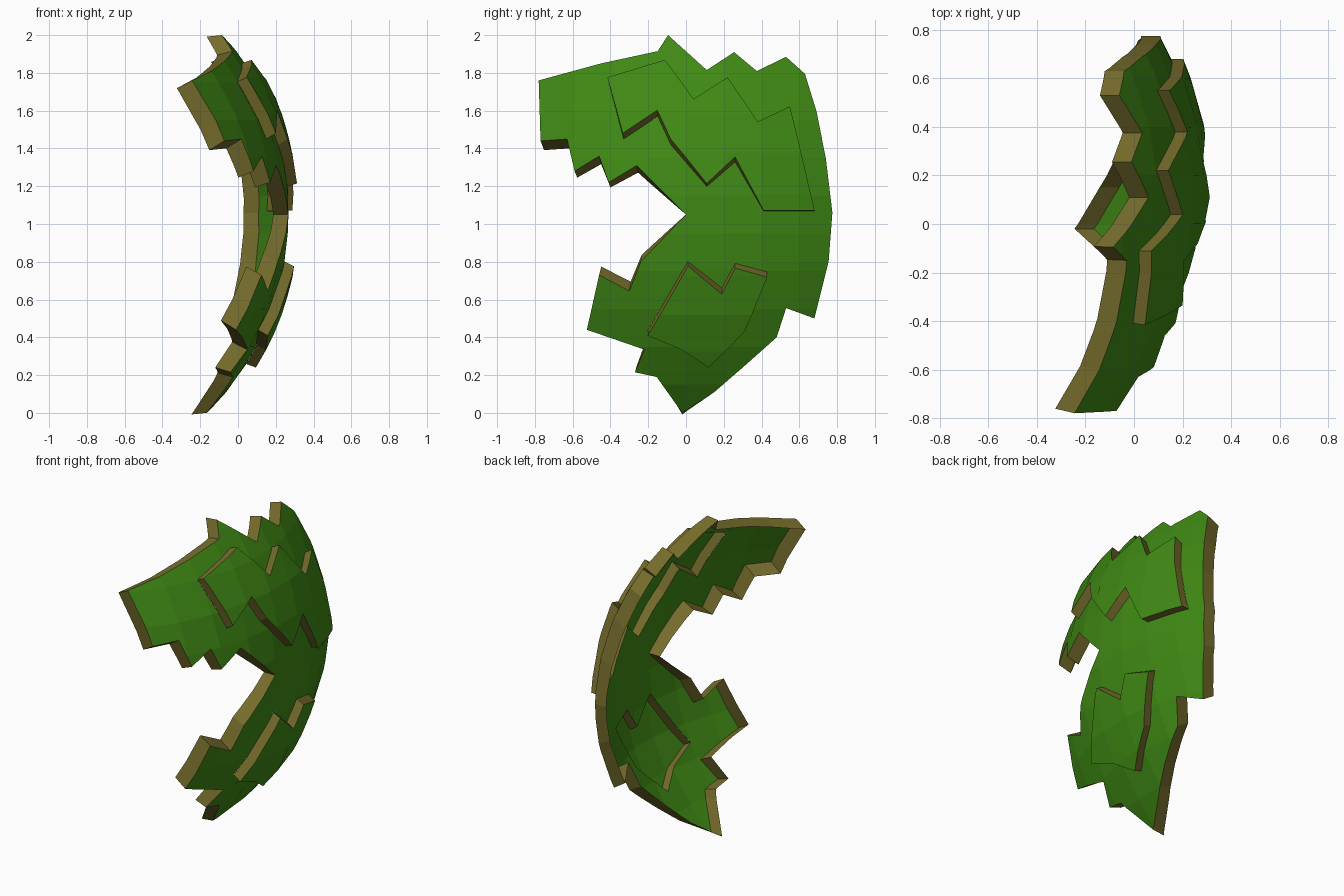
import bpy, bmesh, math
from mathutils import Vector
from mathutils.geometry import tessellate_polygon, intersect_point_line

cube = bpy.data.objects.get("Cube")
if cube:
    bpy.data.objects.remove(cube, do_unlink=True)

RADIUS = 1.5
CENTRE = Vector((-1.23, 0.1, 1.05))
STEP = 0.2


def material(name, rgb):
    m = bpy.data.materials.new(name)
    m.use_nodes = True
    m.diffuse_color = (*rgb, 1)
    m.node_tree.nodes["Principled BSDF"].inputs["Base Color"].default_value = (*rgb, 1)
    return m


GREEN = material("leaf_green", (0.05, 0.25, 0.007))
BROWN = material("edge_brown", (0.18, 0.15, 0.025))

# Jagged outlines as (y, z)
SHELL = [(-.78, 1.76), (-.45, 1.85), (-.15, 1.915), (-.095, 2), (.11, 1.815),
         (.255, 1.91), (.375, 1.81), (.53, 1.885), (.63, 1.795), (.69, 1.6),
         (.74, 1.35), (.775, 1.06), (.755, .8), (.68, .5), (.53, .555),
         (.48, .4), (.3, .24), (.15, .11), (-.02, 0), (-.155, .19),
         (-.27, .215), (-.22, .335), (-.525, .44), (-.46, .73), (-.3, .645),
         (-.24, .8), (0, 1.05), (-.26, 1.31), (-.41, 1.22), (-.46, 1.36),
         (-.59, 1.28), (-.63, 1.45), (-.77, 1.44)]
UPPER = [(-.41, 1.75), (-.11, 1.85), (.04, 1.63), (.22, 1.75), (.38, 1.51),
         (.55, 1.59), (.68, 1.07), (.41, 1.07), (.26, 1.33), (.11, 1.2),
         (-.08, 1.42), (-.15, 1.57), (-.33, 1.45)]
LOWER = [(-.2, .44), (.01, .8), (.19, .66), (.26, .79), (.43, .745),
         (.31, .46), (.12, .26), (-.02, .36)]


def on_dome(p):
    """Push a flat point onto the dome."""
    s = (p.y - CENTRE.y) ** 2 + (p.z - CENTRE.z) ** 2
    return Vector((CENTRE.x + math.sqrt(RADIUS ** 2 - s), p.y, p.z))


def sink(p, depth):
    """Move a point inwards along the slanted walls."""
    lean = math.sin(math.pi * (CENTRE.z - p.z)) * 0.65
    return p + Vector((-1, max(0, -p.y) * 0.3, lean)) * depth


def on_outline(p, outline):
    for a, b in zip(outline, outline[1:] + outline[:1]):
        a, b = Vector((0, *a)), Vector((0, *b))
        q, t = intersect_point_line(p, a, b)
        if -0.01 <= t <= 1.01 and (q - p).length < 1e-4:
            return True
    return False


def on_grid(edge):
    for i in (1, 2):
        a, b = (v.co[i] - CENTRE[i] for v in edge.verts)
        k = a / STEP - 0.5
        if abs(a - b) < 1e-5 and abs(k - round(k)) < 1e-3:
            return True
    return False


def curved_plate(name, outline, holes, lift, depth):
    bm = bmesh.new()
    loops = [[Vector((0, y, z)) for y, z in ring] for ring in [outline] + holes]
    verts = [bm.verts.new(p) for ring in loops for p in ring]
    flat = [[Vector((p.y, p.z, 0)) for p in ring] for ring in loops]
    for tri in tessellate_polygon(flat):
        a, b, c = (verts[i] for i in tri)
        n = (b.co - a.co).cross(c.co - a.co)
        if abs(n.x) > 1e-9:
            bm.faces.new((a, b, c) if n.x > 0 else (a, c, b))
    # Facet grid
    for axis in (Vector((0, 1, 0)), Vector((0, 0, 1))):
        for k in range(-6, 6):
            bmesh.ops.bisect_plane(bm, geom=bm.verts[:] + bm.edges[:] + bm.faces[:],
                                   plane_co=CENTRE + axis * STEP * (k + 0.5),
                                   plane_no=axis, dist=1e-6)
    spare = [e for e in bm.edges if len(e.link_faces) == 2 and not on_grid(e)]
    bmesh.ops.dissolve_edges(bm, edges=spare, use_verts=False)
    rim = [e for e in bm.edges if len(e.link_faces) == 1
           and on_outline((e.verts[0].co + e.verts[1].co) / 2, outline)]
    # Dome shape, then the slanted rim walls
    for v in bm.verts:
        v.co = sink(on_dome(v.co), -lift)
    inner = {v: bm.verts.new(sink(v.co, depth)) for v in {v for e in rim for v in e.verts}}
    for e in rim:
        loop = e.link_loops[0]
        a, b = loop.vert, loop.link_loop_next.vert
        bm.faces.new((b, a, inner[a], inner[b])).material_index = 1
    mesh = bpy.data.meshes.new(name)
    bm.to_mesh(mesh)
    bm.free()
    mesh.materials.append(GREEN)
    mesh.materials.append(BROWN)
    ob = bpy.data.objects.new(name, mesh)
    bpy.context.collection.objects.link(ob)


# Open-backed shell with two raised plates
curved_plate("curved_shell", SHELL, [UPPER, LOWER], 0, 0.08)
curved_plate("upper_raised_plate", UPPER, [], 0.05, 0.05)
curved_plate("lower_raised_plate", LOWER, [], 0.05, 0.05)
